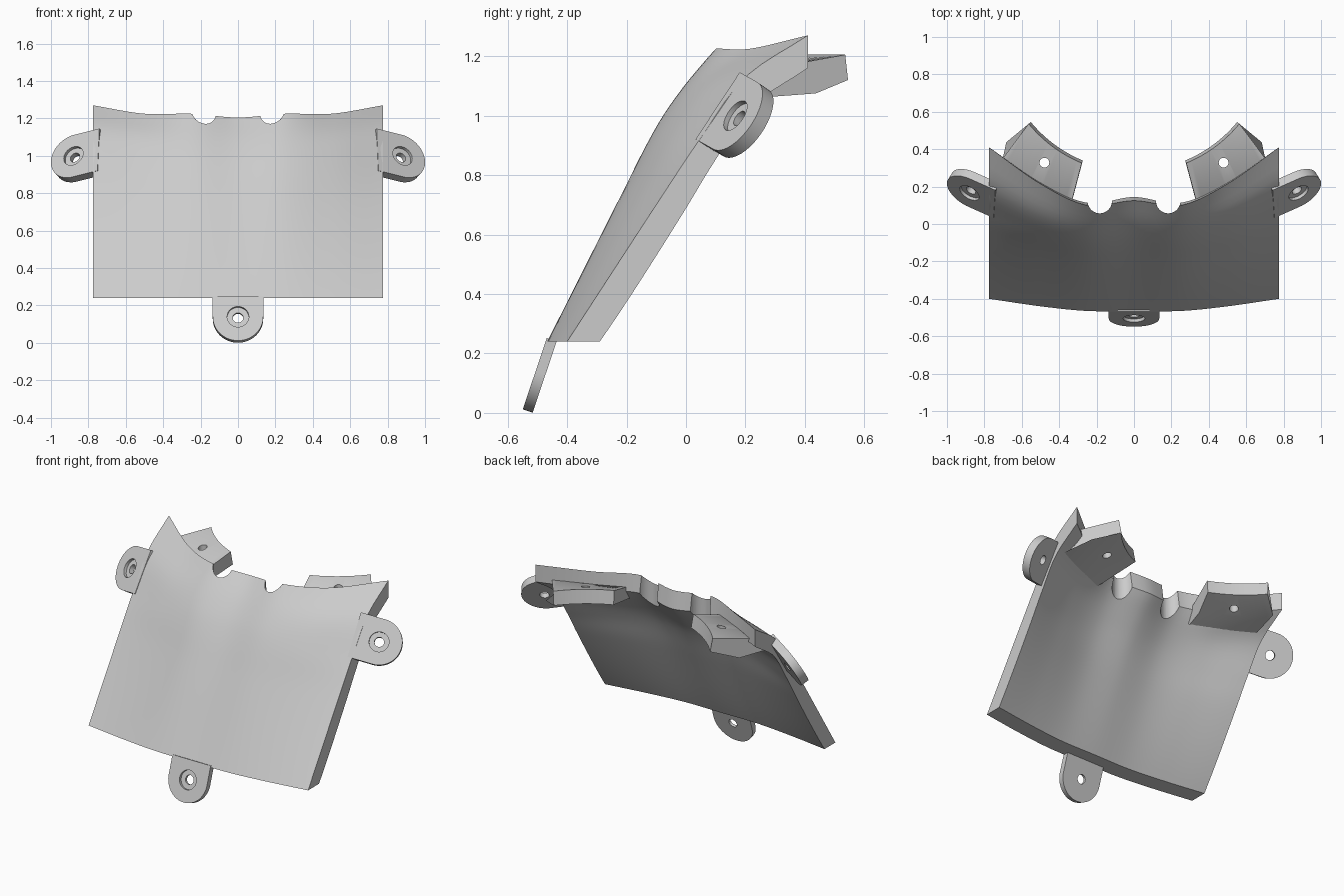
import bpy, bmesh, math
from mathutils import Vector, Matrix

if "Cube" in bpy.data.objects:
    bpy.data.objects.remove(bpy.data.objects["Cube"])

W = 0.775


def spline(xs, ps, x):
    """Smooth curve through points ps at parameters xs."""
    i = 0
    while i < len(xs) - 2 and x > xs[i + 1]:
        i += 1

    def slope(k):
        a, b = max(k - 1, 0), min(k + 1, len(xs) - 1)
        return (ps[b] - ps[a]) / (xs[b] - xs[a])
    h = xs[i + 1] - xs[i]
    t = (x - xs[i]) / h
    return (ps[i] * (2*t**3 - 3*t*t + 1) + slope(i) * (h * (t**3 - 2*t*t + t))
            + ps[i + 1] * (3*t*t - 2*t**3) + slope(i + 1) * (h * (t**3 - t*t)))


# Front surface: (y, z) profiles from bottom to top at four distances from centre
VS = [0, 0.4, 0.7, 0.85, 1]
PROFILES = {
    0.0: [(-.465, .24), (-.218, .72), (-.085, .96), (.012, 1.09), (.125, 1.205)],
    0.25: [(-.465, .24), (-.222, .72), (-.10, .96), (-.013, 1.09), (.10, 1.225)],
    0.5: [(-.44, .24), (-.17, .72), (-.045, .95), (.06, 1.10), (.215, 1.225)],
    W: [(-.40, .24), (-.087, .72), (.06, .94), (.20, 1.13), (.41, 1.27)],
}
XS = [-W, -.5, -.25, 0, .25, .5, W]


def front(x, v):
    ps = [spline(VS, [Vector(p) for p in PROFILES[abs(k)]], v) for k in XS]
    p = spline(XS, ps, x)
    return Vector((x, p.x, p.y))


def back(x, v):
    r = 0.11 - 0.02 * math.sin(math.pi * v)
    lip = 0.02 * (1 - abs(x) / W) * v
    a = v * math.pi / 2
    return front(x, v) + Vector((0, r * math.cos(a) + lip, -r * math.sin(a)))


def mid(x, v):
    return (front(x, v) + back(x, v)) / 2


def finish(name, bm):
    bmesh.ops.recalc_face_normals(bm, faces=bm.faces)
    me = bpy.data.meshes.new(name)
    bm.to_mesh(me)
    bm.free()
    ob = bpy.data.objects.new(name, me)
    bpy.context.collection.objects.link(ob)
    return ob


def loft(name, rings):
    """Closed solid through a list of equal-length point rings."""
    bm = bmesh.new()
    vr = [[bm.verts.new(p) for p in ring] for ring in rings]
    n = len(vr[0])
    for a, b in zip(vr, vr[1:]):
        for j in range(n):
            bm.faces.new((a[j], a[(j + 1) % n], b[(j + 1) % n], b[j]))
    bm.faces.new(vr[0])
    bm.faces.new(vr[-1])
    return finish(name, bm)


def drill(ob, radius, depth, matrix):
    """Cut a cylinder out of an object."""
    bm = bmesh.new()
    bmesh.ops.create_cone(bm, cap_ends=True, segments=40, radius1=radius,
                          radius2=radius, depth=depth, matrix=matrix)
    cutter = finish("cutter", bm)
    cutter.hide_render = True
    mod = ob.modifiers.new("cut", 'BOOLEAN')
    mod.operation, mod.solver, mod.object = 'DIFFERENCE', 'EXACT', cutter
    bpy.context.view_layer.objects.active = ob
    bpy.ops.object.modifier_apply(modifier=mod.name)
    bpy.data.objects.remove(cutter)


# Curved panel, with two rounded notches in the top rim
NX, NV = 48, 28
rings = []
for i in range(NX + 1):
    x = -W + 2 * W * i / NX
    rings.append([front(x, j / NV) for j in range(NV + 1)]
                 + [back(x, j / NV) for j in range(NV, -1, -1)])
panel = loft("curved_panel", rings)
for s in (-1, 1):
    drill(panel, 0.065, 0.8, Matrix.Translation((s * 0.183, 0.122, 1.2)))


# Rounded mounting lug with a counterbored hole
def lug(name, centre, u, n, reach, thick, r=0.135):
    n = Vector(n).normalized()
    u = Vector(u)
    u = (u - n * u.dot(n)).normalized()
    w = n.cross(u)
    m = Matrix((u, w, n)).transposed().to_4x4()
    m.translation = Vector(centre)
    outline = [(-reach, -r)]
    for k in range(33):
        a = -math.pi / 2 + math.pi * k / 32
        outline.append((r * math.cos(a), r * math.sin(a)))
    outline.append((-reach, r))
    ob = loft(name, [[m @ Vector((a, b, z)) for a, b in outline]
                     for z in (-thick, 0)])
    drill(ob, 0.058, 0.036, m)
    drill(ob, 0.028, 0.4, m)


lug("bottom_lug", (0, -.506, .14), (0, -.32, -.95), (0, -.95, .32), 0.118, 0.035)
for s, side in ((-1, "left"), (1, "right")):
    lug(side + "_lug", (s * .88, .166, 1.0), (s, .445, -.25),
        (s * .45, -.73, .5), 0.15, 0.05)

    # Rear tab: arc-shaped plate with a gusset running down into the panel
    rings = []
    for k in range(13):
        t = k / 12
        a = math.radians(22.5 + 28 * t)

        def polar(r, z):
            return Vector((s * r * math.sin(a), 1.0 - r * math.cos(a), z))
        rings.append([
            polar(.73, 1.205), polar(.715, 1.12), polar(.885, 1.075),
            mid(s * (.36 + .38 * t), .83), mid(s * (.34 + .39 * t), .95)])
    tab = loft(side + "_rear_tab", rings)
    drill(tab, 0.026, 0.5, Matrix.Translation((s * .479, .328, 1.15)))

# Smooth curved faces, keep edges crisp
bpy.ops.object.select_all(action='DESELECT')
for ob in bpy.context.scene.objects:
    ob.select_set(True)
bpy.context.view_layer.objects.active = panel
bpy.ops.object.shade_smooth_by_angle(angle=math.radians(30))
